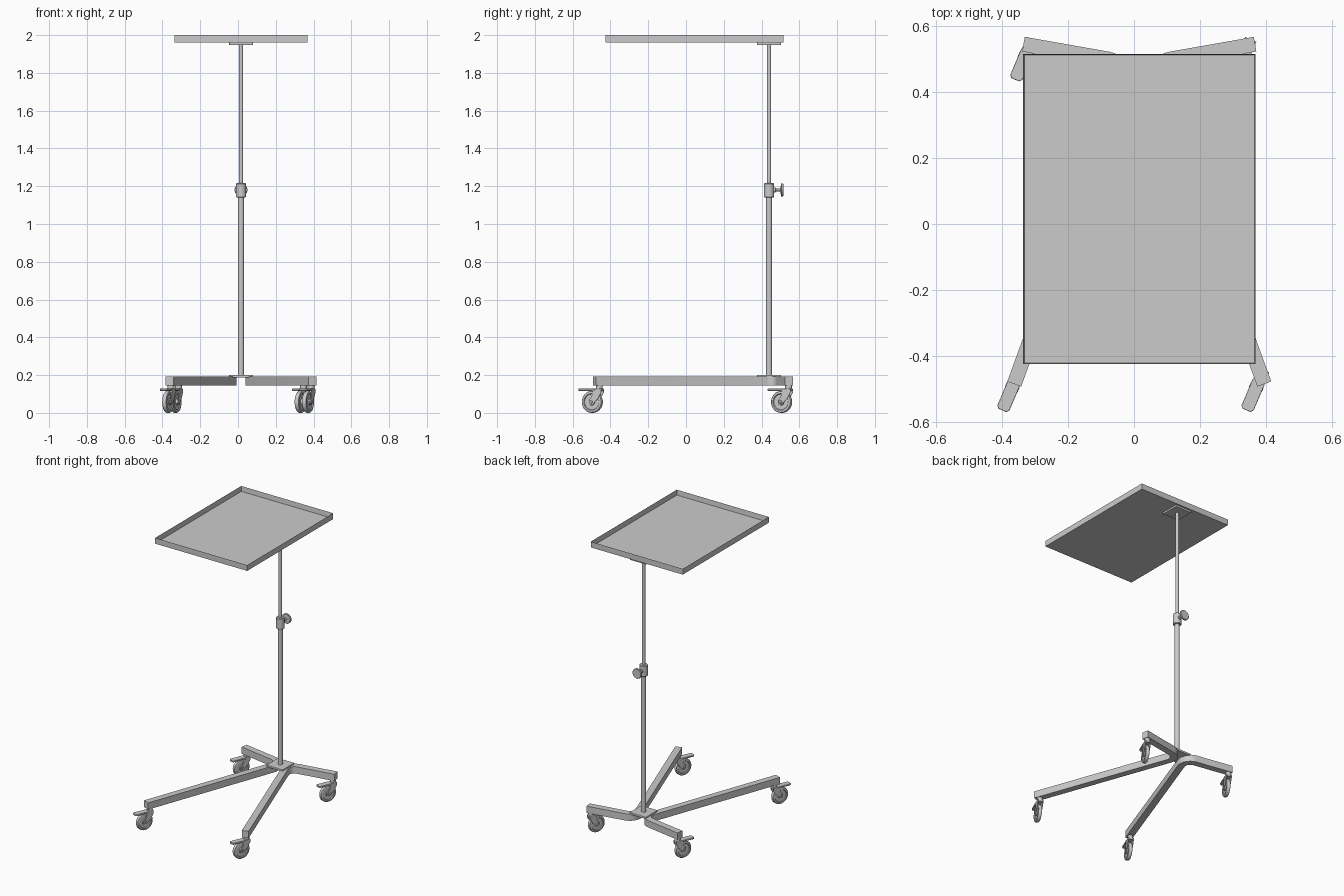
import bpy, bmesh
from math import sin, cos, radians, pi
from mathutils import Matrix, Vector

if "Cube" in bpy.data.objects:
    bpy.data.objects.remove(bpy.data.objects["Cube"])

CX, CY = 0.016, 0.44   # mast position


def finish(name, bm, smooth=False, bevel=0.0, matrix=None):
    bmesh.ops.recalc_face_normals(bm, faces=bm.faces)
    me = bpy.data.meshes.new(name)
    bm.to_mesh(me)
    bm.free()
    ob = bpy.data.objects.new(name, me)
    bpy.context.collection.objects.link(ob)
    if matrix:
        ob.matrix_world = matrix
    if bevel:
        mod = ob.modifiers.new("bevel", 'BEVEL')
        mod.width, mod.segments, mod.limit_method = bevel, 2, 'ANGLE'
    if smooth:
        bpy.ops.object.select_all(action='DESELECT')
        ob.select_set(True)
        bpy.context.view_layer.objects.active = ob
        bpy.ops.object.shade_smooth_by_angle(angle=radians(35))
    return ob


def box(name, lo, hi, bevel=0.0, matrix=None):
    bm = bmesh.new()
    lo, hi = Vector(lo), Vector(hi)
    bmesh.ops.create_cube(bm, size=1, matrix=Matrix.Translation((lo + hi) / 2)
                          @ Matrix.Diagonal((*(hi - lo), 1)))
    return finish(name, bm, False, bevel, matrix)


def lathe(name, profile, matrix, segs=32):
    """Revolve (radius, height) points about local z."""
    bm = bmesh.new()
    vs = [bm.verts.new((r, 0, z)) for r, z in profile]
    es = [bm.edges.new(p) for p in zip(vs, vs[1:])]
    bmesh.ops.spin(bm, geom=vs + es, axis=(0, 0, 1), cent=(0, 0, 0),
                   angle=2 * pi, steps=segs)
    bmesh.ops.remove_doubles(bm, verts=bm.verts, dist=1e-5)
    return finish(name, bm, True, 0, matrix)


def rod(name, r, z0, z1, matrix, ch=0.0):
    prof = [(0, z0), (r - ch, z0), (r, z0 + ch), (r, z1 - ch), (r - ch, z1), (0, z1)]
    return lathe(name, prof, matrix)


def prism(name, outline, depth, bevel=0.0, matrix=None):
    bm = bmesh.new()
    f = bm.faces.new([bm.verts.new(p) for p in outline])
    r = bmesh.ops.extrude_face_region(bm, geom=[f])
    bmesh.ops.translate(bm, vec=depth,
                        verts=[v for v in r['geom'] if isinstance(v, bmesh.types.BMVert)])
    return finish(name, bm, True, bevel, matrix)


# Tray: box with the top face inset and pressed down
bm = bmesh.new()
bmesh.ops.create_cube(bm, size=1, matrix=Matrix.Translation((CX, 0.045, 1.98))
                      @ Matrix.Diagonal((0.704, 0.94, 0.04, 1)))
top = max(bm.faces, key=lambda f: f.calc_center_median().z)
bmesh.ops.inset_region(bm, faces=[top], thickness=0.005)
bmesh.ops.translate(bm, verts=top.verts, vec=(0, 0, -0.035))
finish("tray", bm)

# Mounting plates under the tray and on the base
for name, z0, z1 in (("tray_plate", 1.947, 1.961), ("base_plate", 0.187, 0.201)):
    box(name, (CX - 0.063, CY - 0.064, z0), (CX + 0.063, CY + 0.064, z1), 0.003)

# Telescopic mast with clamp collar
mast = Matrix.Translation((CX, CY, 0))
rod("lower_mast", 0.016, 0.195, 1.16, mast)
rod("upper_mast", 0.011, 1.15, 1.955, mast)
rod("collar", 0.027, 1.14, 1.217, mast, 0.004)

# Clamp knob, pointing to the back
lathe("clamp_knob", [(0, 0.02), (0.013, 0.02), (0.013, 0.034), (0.007, 0.036),
                     (0.007, 0.061), (0.031, 0.062), (0.034, 0.065),
                     (0.034, 0.073), (0.031, 0.076), (0, 0.076)],
      Matrix.Translation((CX, CY, 1.18)) @ Matrix.Rotation(-pi / 2, 4, 'X'))

# Bent legs: a front arm, a rounded bend at the mast and a rear arm
R, W = 0.06, 0.0225
bend = Vector((-0.106, 0.441))           # bend centre relative to the mast x
front_end, rear_end = Vector((-0.379, -0.485)), Vector((-0.351, 0.545))


def leg_side(off):
    n0 = Vector((cos(radians(20)), -sin(radians(20))))
    n1 = Vector((cos(radians(80)), sin(radians(80))))
    pts = [front_end + n0 * off]
    for i in range(13):
        a = radians(-20 + 100 * i / 12)
        pts.append(bend + Vector((cos(a), sin(a))) * (R + off))
    return pts + [rear_end + n1 * off]


def caster(label, x, y):
    """Local +x is the trailing direction, the stem is at the origin."""
    m = Matrix.Translation((x, y, 0)) @ Matrix.Rotation(radians(247), 4, 'Z')
    axle = m @ Matrix.Translation((0.04, 0, 0.058)) @ Matrix.Rotation(pi / 2, 4, 'X')
    rod(label + "_stem", 0.018, 0.115, 0.147, m)
    # tyre with recessed web and hub
    half = [(0.058, 0.006), (0.055, 0.011), (0.044, 0.013), (0.041, 0.008),
            (0.018, 0.008), (0.016, 0.014), (0, 0.014)]
    lathe(label + "_wheel", [(r, -z) for r, z in reversed(half)] + half, axle)
    rod(label + "_axle", 0.009, -0.021, 0.021, axle, 0.002)
    # fork cheeks and crown
    cheek = [(-0.018, 0.127), (-0.018, 0.108), (0.002, 0.075), (0.026, 0.051),
             (0.04, 0.045), (0.052, 0.053), (0.052, 0.066), (0.036, 0.09), (0.03, 0.127)]
    for s in (-1, 1):
        prism(f"{label}_cheek_{'a' if s < 0 else 'b'}",
              [(px, s * 0.0145, pz) for px, pz in cheek], (0, s * 0.004, 0), 0, m)
    box(label + "_crown", (-0.018, -0.0185, 0.118), (0.045, 0.0185, 0.128), 0.002, m)
    # brake pedal with a rounded tip
    tip = [(0.02, -0.02), (0.107, -0.02), (0.115, -0.013),
           (0.115, 0.013), (0.107, 0.02), (0.02, 0.02)]
    prism(label + "_brake_pedal", [(px, py, 0.117) for px, py in tip],
          (0, 0, 0.011), 0.002, m)


for s, side in ((1, "left"), (-1, "right")):
    outline = leg_side(W) + leg_side(-W)[::-1]
    prism(side + "_leg", [(CX + s * p.x, p.y, 0.145) for p in outline], (0, 0, 0.047))
    caster(side + "_front_caster", CX - s * 0.37, -0.459)
    caster(side + "_rear_caster", CX - s * 0.331, 0.543)
